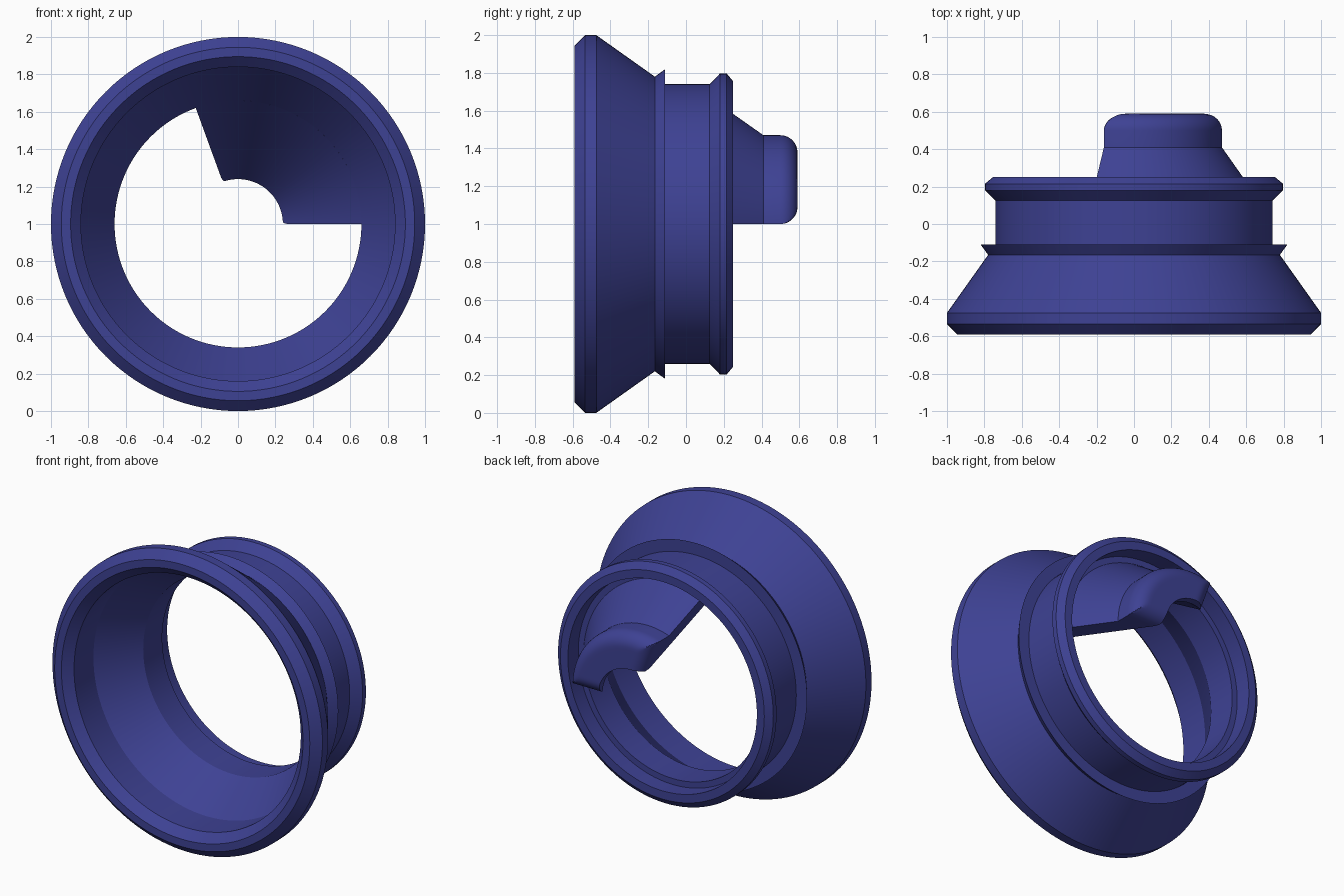
import bpy, bmesh, math

if "Cube" in bpy.data.objects:
    bpy.data.objects.remove(bpy.data.objects["Cube"])

blue = bpy.data.materials.new("dark_blue")
blue.diffuse_color = (0.048, 0.054, 0.296, 1.0)
blue.use_nodes = True
blue.node_tree.nodes["Principled BSDF"].inputs["Base Color"].default_value = blue.diffuse_color


def sweep(name, slices, angles, closed):
    """Skin (y, radius) outlines placed at given angles around the y axis."""
    bm = bmesh.new()
    rows = [[bm.verts.new((r * math.cos(a), y, 1 + r * math.sin(a))) for y, r in s]
            for s, a in zip(slices, angles)]
    n = len(rows[0])
    pairs = list(zip(rows, rows[1:]))
    if closed:
        pairs.append((rows[-1], rows[0]))
    for p, q in pairs:
        for i in range(n):
            j = (i + 1) % n
            bm.faces.new((p[i], p[j], q[j], q[i]))
    if not closed:
        bm.faces.new(rows[0])
        bm.faces.new(rows[-1])
    bmesh.ops.remove_doubles(bm, verts=bm.verts, dist=1e-5)
    bmesh.ops.recalc_face_normals(bm, faces=bm.faces)
    mesh = bpy.data.meshes.new(name)
    bm.to_mesh(mesh)
    bm.free()
    mesh.materials.append(blue)
    ob = bpy.data.objects.new(name, mesh)
    bpy.context.collection.objects.link(ob)
    bpy.ops.object.select_all(action='DESELECT')
    ob.select_set(True)
    bpy.context.view_layer.objects.active = ob
    bpy.ops.object.shade_smooth_by_angle(angle=math.radians(25))
    return ob


# Flared collar: closed wall section turned about the y axis
collar = [(-0.59, 0.945), (-0.535, 1.0), (-0.475, 1.0), (-0.165, 0.78), (-0.11, 0.82),
          (-0.11, 0.74), (0.125, 0.74), (0.18, 0.797), (0.215, 0.797), (0.25, 0.755),
          (0.25, 0.70), (0.14, 0.70), (0.14, 0.66), (-0.06, 0.66), (-0.33, 0.84),
          (-0.535, 0.84), (-0.59, 0.895)]
N = 128
sweep("flared_collar", [collar] * N, [2 * math.pi * k / N for k in range(N)], True)

# Conical tongue with a rounded nub: 110 degree sector
SPAN, R, END = math.radians(110), 0.09, 0.59
R_IN, R_OUT, Y_IN = 0.24, 0.47, 0.54


def drop(d):
    """Depth of a quarter-round fillet at distance d from the edge."""
    d = max(d, 0.0)
    return R - math.sqrt(R * R - (R - d) ** 2) if d < R else 0.0


def tongue_slice(a):
    side = min(a, SPAN - a)

    def y_end(r):
        return END - max(drop(R_OUT - r), drop(r * math.sin(min(side, math.pi / 2))))

    y0 = y_end(R_IN)
    r0 = R_IN + max(0.0, Y_IN - y0) * 0.7
    pts = [(-0.06, 0.66), (min(Y_IN, y0), r0)]
    for k in range(17):                        # rounded end, denser near the rim
        r = r0 + (R_OUT - r0) * math.sin(math.pi / 2 * k / 16)
        pts.append((y_end(r), r))
    return pts + [(0.41, R_OUT), (0.14, 0.66), (0.13, 0.68), (-0.04, 0.68)]


M = 48
angles = [SPAN * (1 - math.cos(math.pi * k / M)) / 2 for k in range(M + 1)]
sweep("tongue_with_nub", [tongue_slice(a) for a in angles], angles, False)
